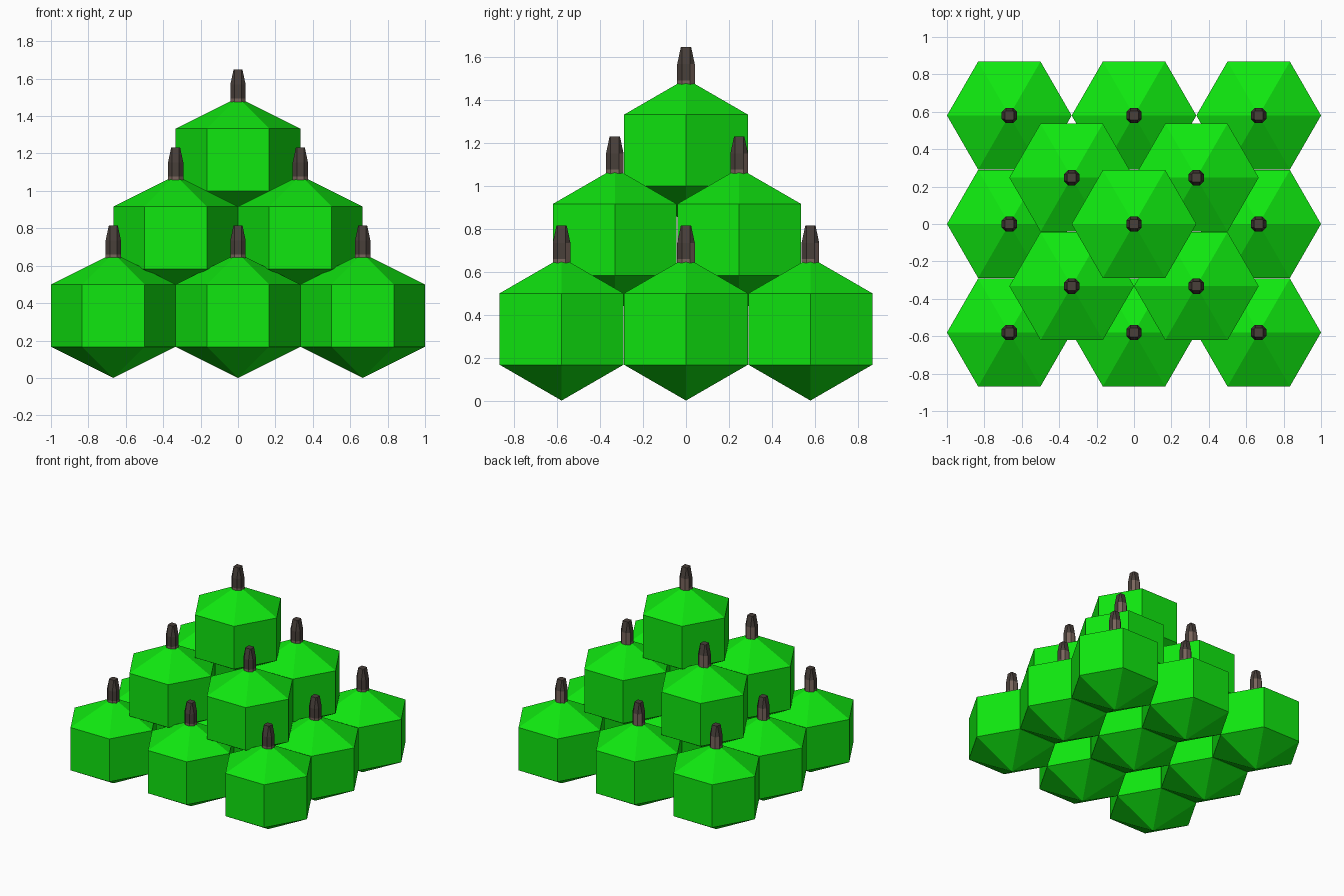
import bpy
import bmesh
from math import cos, sin, pi

cube = bpy.data.objects.get("Cube")
if cube:
    bpy.data.objects.remove(cube, do_unlink=True)


def material(name, rgb):
    mat = bpy.data.materials.new(name)
    mat.use_nodes = True
    colour = (*rgb, 1.0)
    mat.diffuse_color = colour
    mat.node_tree.nodes["Principled BSDF"].inputs["Base Color"].default_value = colour
    return mat


green = material("bright green", (0.005, 0.8, 0.005))
dark = material("dark stem brown", (0.065, 0.05, 0.042))
light = material("light stem brown", (0.19, 0.13, 0.107))


def loft(bm, rings):
    """Skin a stack of rings; a ring of one point closes to a tip."""
    loops = [[bm.verts.new(p) for p in ring] for ring in rings]
    for low, high in zip(loops, loops[1:]):
        n = max(len(low), len(high))
        for i in range(n):
            j = (i + 1) % n
            corners = [low[i % len(low)], low[j % len(low)],
                       high[j % len(high)], high[i % len(high)]]
            bm.faces.new(list(dict.fromkeys(corners)))
    for end in (loops[0], loops[-1]):
        if len(end) > 2:
            bm.faces.new(end)
    bmesh.ops.recalc_face_normals(bm, faces=bm.faces)
    bm.normal_update()


def finish(bm, name, mats):
    mesh = bpy.data.meshes.new(name)
    bm.to_mesh(mesh)
    bm.free()
    for mat in mats:
        mesh.materials.append(mat)
    return mesh


def hexagon(z, r=1 / 3):
    return [(r * cos(i * pi / 3), r * sin(i * pi / 3), z) for i in range(6)]


def cut_square(half, cut, z):
    a, b = half, half - cut
    return [(a, -b, z), (a, b, z), (b, a, z), (-b, a, z),
            (-a, b, z), (-a, -b, z), (-b, -a, z), (b, -a, z)]


# Hexagonal body with pointed roof and base
bm = bmesh.new()
loft(bm, [[(0, 0, 0)], hexagon(1 / 6), hexagon(0.5), [(0, 0, 2 / 3)]])
body_mesh = finish(bm, "body", [green])

# Chamfered stem with a tapered tip, lighter along its foot and rear
bm = bmesh.new()
loft(bm, [cut_square(0.041, 0.022, 0.62), cut_square(0.041, 0.022, 0.66),
          cut_square(0.041, 0.022, 0.735), cut_square(0.024, 0.005, 0.815)])
for face in bm.faces:
    z = face.calc_center_median().z
    if z < 0.66 or (z < 0.735 and face.normal.y > 0.3):
        face.material_index = 1
stem_mesh = finish(bm, "stem", [dark, light])

# Stacked layers of nine, four and one
layers = [
    ("bottom", 0.0, (-2 / 3, 0, 2 / 3), (-0.58, 0, 0.58)),
    ("middle", 0.4165, (-1 / 3, 1 / 3), (-0.332, 0.248)),
    ("top", 0.833, (0,), (0,)),
]
for layer, z, xs, ys in layers:
    for row, y in enumerate(ys, 1):
        for column, x in enumerate(xs, 1):
            for part, mesh in (("body", body_mesh), ("stem", stem_mesh)):
                obj = bpy.data.objects.new(f"{layer}_{part}_{row}_{column}", mesh)
                obj.location = (x, y, z)
                bpy.context.collection.objects.link(obj)
